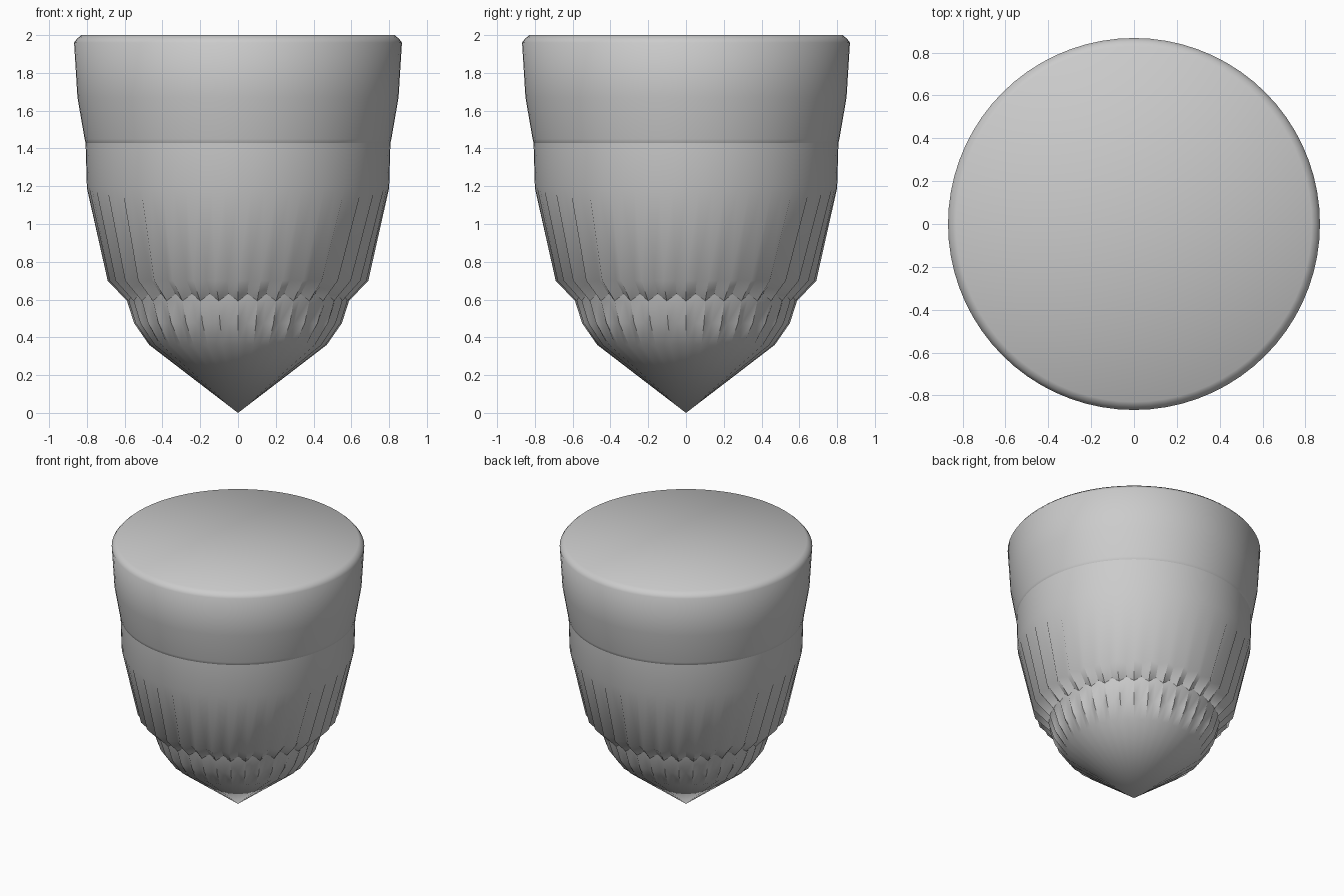
import bpy, bmesh
from math import cos, sin, pi

if "Cube" in bpy.data.objects:
    bpy.data.objects.remove(bpy.data.objects["Cube"])

FLUTES = 36
SIDES = FLUTES * 2


def lathe(name, profile, angle):
    """Turn (ridge radius, z, valley depth) points into a fluted solid."""
    bm = bmesh.new()
    rings = []
    for r, z, depth in profile:
        if r == 0:
            rings.append([bm.verts.new((0, 0, z))] * SIDES)
            continue
        ring = []
        for i in range(SIDES):
            a = 2 * pi * i / SIDES
            rr = r - depth * (i % 2)
            ring.append(bm.verts.new((rr * cos(a), rr * sin(a), z)))
        rings.append(ring)
    for lo, hi in zip(rings, rings[1:]):
        for i in range(SIDES):
            j = (i + 1) % SIDES
            face = list(dict.fromkeys((lo[i], lo[j], hi[j], hi[i])))
            bm.faces.new(face)
    bmesh.ops.recalc_face_normals(bm, faces=bm.faces)
    me = bpy.data.meshes.new(name)
    bm.to_mesh(me)
    bm.free()
    ob = bpy.data.objects.new(name, me)
    bpy.context.collection.objects.link(ob)
    bpy.ops.object.select_all(action='DESELECT')
    ob.select_set(True)
    bpy.context.view_layer.objects.active = ob
    bpy.ops.object.shade_smooth_by_angle(angle=angle)
    return ob


# Plain upper drum with a chamfered rim and softly shaded flat top
lathe("upper_drum", [
    (0, 1.40, 0), (0.80, 1.40, 0), (0.812, 1.45, 0), (0.85, 1.67, 0),
    (0.868, 1.96, 0), (0.853, 1.98, 0), (0.83, 2.0, 0), (0, 2.0, 0)], pi * 0.45)

# Middle tier: flutes deepen downward, undercut gives the toothed lower edge
lathe("fluted_middle", [
    (0, 0.59, 0), (0.585, 0.59, 0.045), (0.69, 0.70, 0.045),
    (0.80, 1.19, 0), (0.807, 1.43, 0), (0, 1.43, 0)], pi * 0.24)

# Lower fluted tier tapering to a point
lathe("fluted_tip", [
    (0, 0.0, 0), (0.47, 0.36, 0.012), (0.55, 0.475, 0.03),
    (0.59, 0.60, 0.02), (0.60, 0.66, 0.015), (0, 0.66, 0)], pi * 0.24)
